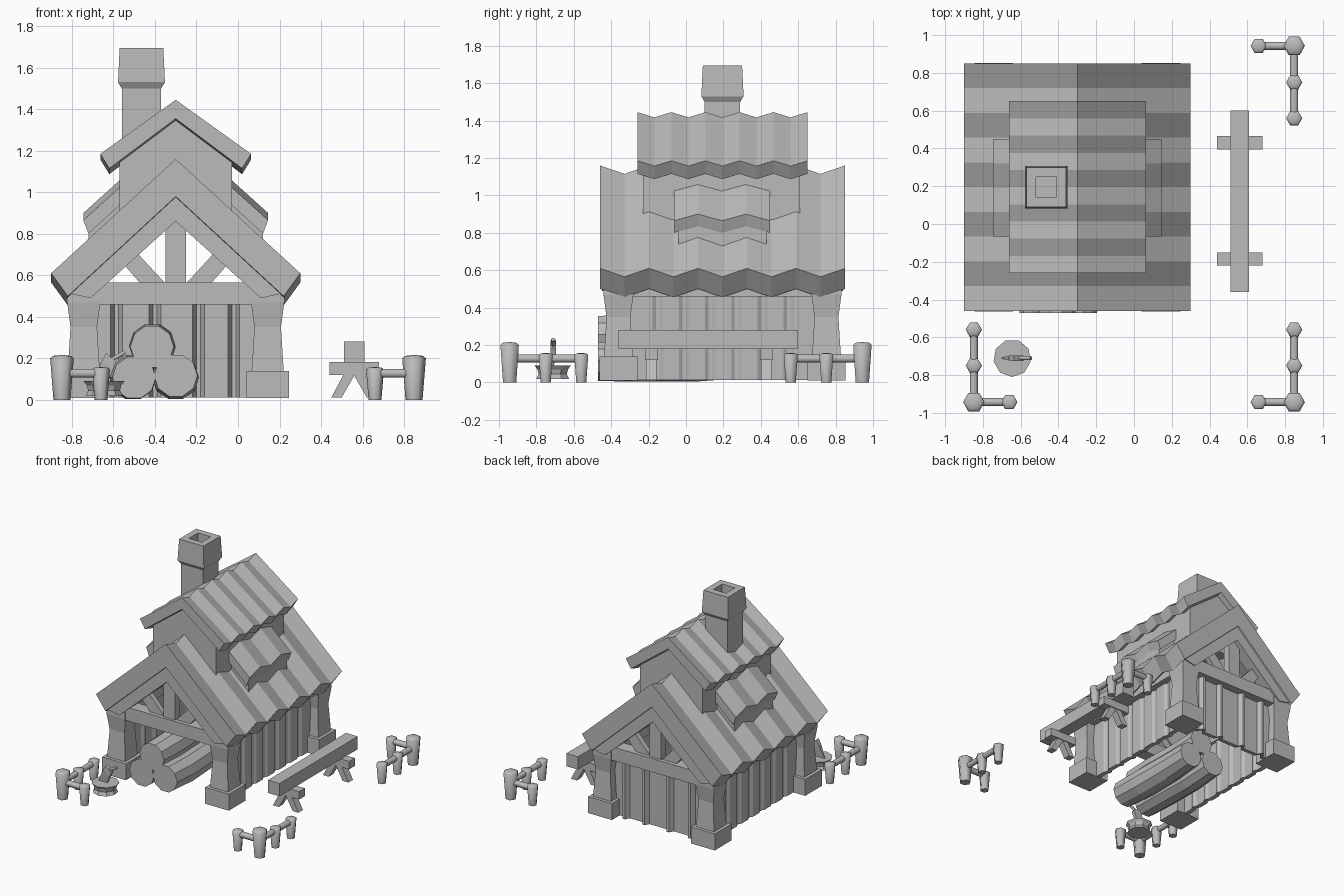
import bpy, bmesh, math, random
from mathutils import Vector

random.seed(4)
cube = bpy.data.objects.get("Cube")
if cube:
    bpy.data.objects.remove(cube, do_unlink=True)

grey = bpy.data.materials.new("plain_grey")
grey.use_nodes = True
COLOUR = (0.5, 0.5, 0.5, 1)
grey.diffuse_color = COLOUR
grey.node_tree.nodes["Principled BSDF"].inputs["Base Color"].default_value = COLOUR

CX, CY = -0.3, 0.195      # middle of the house
HALF = 0.655              # half length of the main roof


def loft(name, rings, smooth=False):
    """Closed solid through rings of equal point count."""
    bm = bmesh.new()
    loops = [[bm.verts.new(p) for p in ring] for ring in rings]
    n = len(loops[0])
    for a, b in zip(loops, loops[1:]):
        for i in range(n):
            j = (i + 1) % n
            bm.faces.new((a[i], a[j], b[j], b[i]))
    bm.faces.new(loops[0])
    bm.faces.new(loops[-1])
    bmesh.ops.recalc_face_normals(bm, faces=bm.faces)
    mesh = bpy.data.meshes.new(name)
    bm.to_mesh(mesh)
    bm.free()
    mesh.materials.append(grey)
    obj = bpy.data.objects.new(name, mesh)
    bpy.context.collection.objects.link(obj)
    if smooth:
        bpy.ops.object.select_all(action='DESELECT')
        obj.select_set(True)
        bpy.context.view_layer.objects.active = obj
        bpy.ops.object.shade_smooth_by_angle(angle=math.radians(62))
    return obj


def box(name, x0, x1, y0, y1, z0, z1):
    return loft(name, [[(x0, y0, z), (x1, y0, z), (x1, y1, z), (x0, y1, z)] for z in (z0, z1)])


def sweep(name, profile, stations):
    """House cross-section (x from the middle, z) along y; stations are (y, drop)."""
    return loft(name, [[(CX + x, y, z - d) for x, z in profile] for y, d in stations])


def waves(y0, y1, periods, drop, first=0):
    n = 2 * periods
    return [(y0 + (y1 - y0) * i / n, drop * ((i + first) % 2)) for i in range(n + 1)]


def mirrored(half):
    """Complete a profile whose first and last points lie on the middle line."""
    return half + [(-x, z) for x, z in reversed(half[1:-1])]


def square(cx, cy, h, z):
    return [(cx - h, cy - h, z), (cx + h, cy - h, z), (cx + h, cy + h, z), (cx - h, cy + h, z)]


def disc(cx, cy, r, z, n=6, turn=0.5):
    return [(cx + r * math.sin(math.tau * (i + turn) / n),
             cy + r * math.cos(math.tau * (i + turn) / n), z) for i in range(n)]


def rod(name, a, b, r, n=8):
    a, b = Vector(a), Vector(b)
    q = (b - a).to_track_quat('Z', 'Y')
    return loft(name, [[p + q @ Vector(v) for v in disc(0, 0, r, 0, n)] for p in (a, b)], True)


# Corrugated roofs
sweep("main_roof", mirrored([(0, 1.16), (0.6, 0.61), (0.52, 0.5), (0, 0.98)]),
      waves(CY - HALF, CY + HALF, 5, 0.045))
sweep("upper_roof", mirrored([(0, 1.445), (0.363, 1.185), (0.32, 1.115), (0, 1.355)]),
      waves(-0.26, 0.65, 5, 0.028))
sweep("upper_walls", mirrored([(0, 1.36), (0.27, 1.16), (0.27, 0.87), (0, 0.87)]),
      [(-0.23, 0), (0.61, 0)])

# Side dormers
for side, s in (("left", 1), ("right", -1)):
    for part, prof, y0, y1 in (
            ("roof", [(0.24, 1.085), (0.445, 0.9), (0.42, 0.835), (0.24, 1.0)], -0.065, 0.45),
            ("body", [(0.24, 1.01), (0.42, 0.845), (0.42, 0.7), (0.24, 0.82)], -0.04, 0.43)):
        sweep(f"{side}_dormer_{part}", [(s * x, z) for x, z in prof], waves(y0, y1, 2, 0.035, 1))

# Chimney with a hollow cap
mx, my = -0.465, 0.195
loft("chimney_shaft", [square(mx, my, 0.095, z) for z in (0.95, 1.51)])
loft("chimney_cap", [square(mx, my, h, z) for h, z in (
    (0.095, 1.5), (0.113, 1.53), (0.105, 1.695), (0.055, 1.695), (0.055, 1.6))])

# Gable trusses at both ends
for end, s in (("front", -1), ("back", 1)):
    def span(a, b):
        return [(CY + s * a, 0), (CY + s * b, 0)]
    sweep(end + "_rafters", mirrored([(0, 1.0), (0.525, 0.515), (0.41, 0.49), (0, 0.86)]),
          span(0.55, 0.645))
    sweep(end + "_tie_beam", [(-0.51, 0.46), (0.51, 0.46), (0.51, 0.565), (-0.51, 0.565)],
          span(0.53, 0.63))
    sweep(end + "_king_post", [(-0.05, 0.55), (0.05, 0.55), (0.05, 0.87), (-0.05, 0.87)],
          span(0.55, 0.61))
    for m in (-1, 1):
        sweep(end + "_brace", [(m * x, z) for x, z in (
            (0.165, 0.555), (0.045, 0.555), (0.22, 0.745), (0.3, 0.71))], span(0.56, 0.6))
        # Corner posts on stone feet
        px, py = CX + m * 0.443, CY + s * 0.556
        loft(end + "_foot", [square(px, py, 0.102, z) for z in (0.01, 0.138)])
        loft(end + "_post", [square(px, py, h, z) for h, z in (
            (0.078, 0.13), (0.072, 0.22), (0.064, 0.35), (0.08, 0.47), (0.08, 0.52))])


# Plank walls: a grooved strip given thickness and height
def plank_wall(name, start, end, grooves, depth, thick, place, top):
    line = [(start, 0)]
    for g in grooves:
        line += [(g - 0.028, 0), (g - 0.01, depth), (g + 0.01, depth), (g + 0.028, 0)]
    line.append((end, 0))
    outline = line + [(u, v + thick) for u, v in reversed(line)]
    return loft(name, [[place(u, v, z) for u, v in outline] for z in (0.012, top)])


plank_wall("back_wall", -0.7, 0.1, (-0.585, -0.4, -0.19, -0.02), 0.035, 0.03,
           lambda u, v, z: (u, 0.73 + v, z), 0.48)
side_grooves = [-0.15 + 0.14 * i for i in range(6)]
for side, s in (("left", 1), ("right", -1)):
    plank_wall(side + "_wall", -0.3, 0.7, side_grooves, -0.012, -0.035,
               lambda u, v, z: (CX + s * (0.445 + v), u, z), 0.48)
    a, b = sorted((CX + s * 0.39, CX + s * 0.49))
    box(side + "_wall_beam", a, b, -0.4, 0.79, 0.46, 0.53)

# Stacked logs with slightly crooked sides
for lx, lz in ((-0.41, 0.262), (-0.505, 0.112), (-0.305, 0.112)):
    rings = []
    for k, y in enumerate((-0.47, -0.25, 0.05, 0.3)):
        r = (0.105, 0.112, 0.108, 0.1)[k]
        ox, oz = (random.uniform(-0.008, 0.008) for _ in "xz")
        rings.append([(px + ox, y, max(0.004, pz + oz)) for px, pz, _ in disc(lx, lz, r, 0, 10)])
    loft("log", rings)

# Chopping block and axe
bx, by = -0.645, -0.71
loft("chopping_block", [disc(bx, by, r, z, 9) for r, z in (
    (0.09, 0.018), (0.078, 0.045), (0.084, 0.07), (0.1, 0.09))])
loft("axe_head", [[(x, by + w, z), (x2, by + w, z2), (x2, by - w, z2), (x, by - w, z)]
                  for x, z, x2, z2, w in ((-0.7, 0.09, -0.63, 0.075, 0.002),
                                          (-0.655, 0.19, -0.6, 0.15, 0.014),
                                          (-0.635, 0.225, -0.585, 0.185, 0.014))])
rod("axe_handle", (-0.66, by, 0.165), (-0.545, by, 0.23), 0.011, 6)


# Corner fences
def fence_post(x, y, r, h):
    loft("fence_post", [disc(x, y, r * f, z) for f, z in (
        (0.72, 0), (1, h * 0.93), (0.75, h * 0.985), (0.2, h))], True)


for sx, sy in ((-1, -1), (1, -1), (1, 1)):
    fx, fy = sx * 0.848, sy * 0.943
    fence_post(fx, fy, 0.057, 0.215)
    ends = (sx * 0.66, fy), (fx, sy * 0.75), (fx, sy * 0.56)
    for x, y in ends:
        fence_post(x, y, 0.043, 0.157)
    for x, y in (ends[0], ends[2]):
        rod("fence_rail", (fx, fy, 0.128), (x, y, 0.128), 0.023)

# Bench on splayed trestles
box("bench_seat", 0.51, 0.61, -0.36, 0.6, 0.18, 0.28)
for y in (-0.185, 0.43):
    box("bench_crossbar", 0.44, 0.68, y - 0.035, y + 0.035, 0.12, 0.182)
    for s in (-1, 1):
        loft("bench_leg", [[(0.56 + s * x, y + w, z) for x, w in (
            (a, -0.028), (b, -0.028), (b, 0.028), (a, 0.028))]
            for a, b, z in ((0.06, 0.11, 0.012), (-0.005, 0.05, 0.125))])
